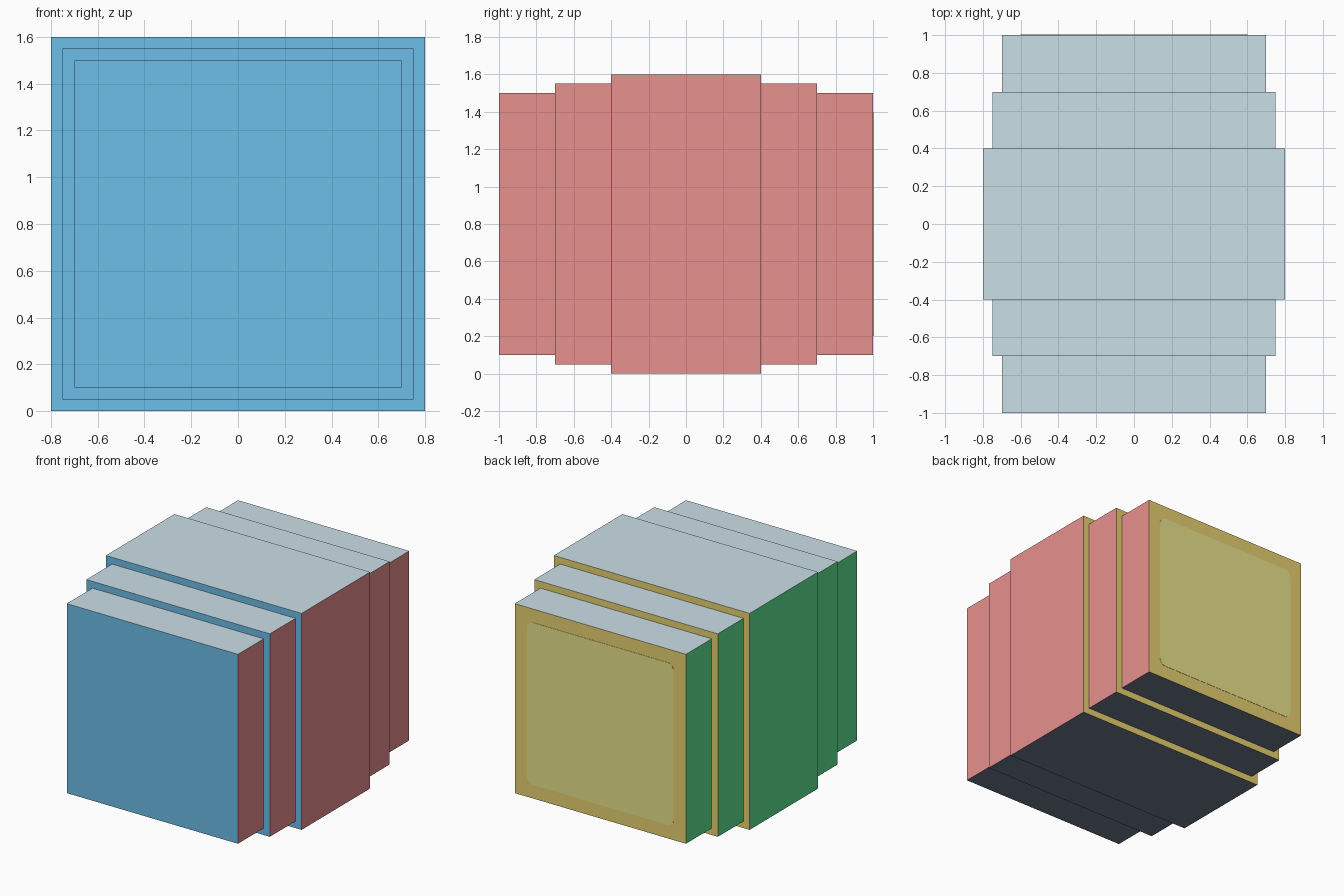
import bpy, bmesh, math
from mathutils import Vector

if "Cube" in bpy.data.objects:
    bpy.data.objects.remove(bpy.data.objects["Cube"], do_unlink=True)


def material(name, rgb):
    """Flat material from 0-255 sRGB values, converted to linear."""
    lin = [(c / 255 / 12.92) if c < 10 else ((c / 255 + 0.055) / 1.055) ** 2.4 for c in rgb]
    m = bpy.data.materials.new(name)
    m.use_nodes = True
    m.diffuse_color = (*lin, 1)
    m.node_tree.nodes["Principled BSDF"].inputs["Base Color"].default_value = (*lin, 1)
    return m


# One colour per facing direction
SIDES = [
    (Vector((0, -1, 0)), material("sky_blue", (121, 210, 255))),
    (Vector((0, 1, 0)), material("golden_yellow", (250, 225, 123))),
    (Vector((1, 0, 0)), material("soft_red", (255, 160, 157))),
    (Vector((-1, 0, 0)), material("mint_green", (105, 253, 162))),
    (Vector((0, 0, 1)), material("pale_grey", (224, 246, 255))),
    (Vector((0, 0, -1)), material("slate_grey", (109, 119, 138))),
]
PANEL = material("light_yellow", (255, 248, 155))
CENTRE_Z = 0.8


def add_object(name, bm, mats):
    mesh = bpy.data.meshes.new(name)
    bm.to_mesh(mesh)
    bm.free()
    for m in mats:
        mesh.materials.append(m)
    obj = bpy.data.objects.new(name, mesh)
    bpy.context.collection.objects.link(obj)
    return obj


def block(name, width, depth):
    """Box centred on the body axis, faces coloured by direction."""
    bm = bmesh.new()
    bmesh.ops.create_cube(bm, size=1)
    for v in bm.verts:
        v.co = (v.co.x * width, v.co.y * depth, v.co.z * width + CENTRE_Z)
    bm.normal_update()
    for f in bm.faces:
        f.material_index = max(range(6), key=lambda i: f.normal.dot(SIDES[i][0]))
    return add_object(name, bm, [m for _, m in SIDES])


# Stepped body: three nested blocks, wider ones shorter front to back
block("core_block", 1.4, 2.0)
block("middle_block", 1.5, 1.4)
block("centre_block", 1.6, 0.8)

# Rounded plate on the back face
half, radius, steps = 0.6, 0.05, 4
bm = bmesh.new()
ring = []
for corner in range(4):
    mid = math.radians(45 + 90 * corner)
    cx = math.copysign(half - radius, math.cos(mid))
    cz = math.copysign(half - radius, math.sin(mid))
    for s in range(steps + 1):
        a = math.radians(90 * corner + 90 * s / steps)
        ring.append(bm.verts.new((cx + radius * math.cos(a), 0.999,
                                  CENTRE_Z + cz + radius * math.sin(a))))
face = bm.faces.new(ring)
grown = bmesh.ops.extrude_face_region(bm, geom=[face])
bmesh.ops.translate(bm, vec=(0, 0.003, 0),
                    verts=[g for g in grown["geom"] if isinstance(g, bmesh.types.BMVert)])
bmesh.ops.recalc_face_normals(bm, faces=bm.faces)
add_object("back_panel", bm, [PANEL])
